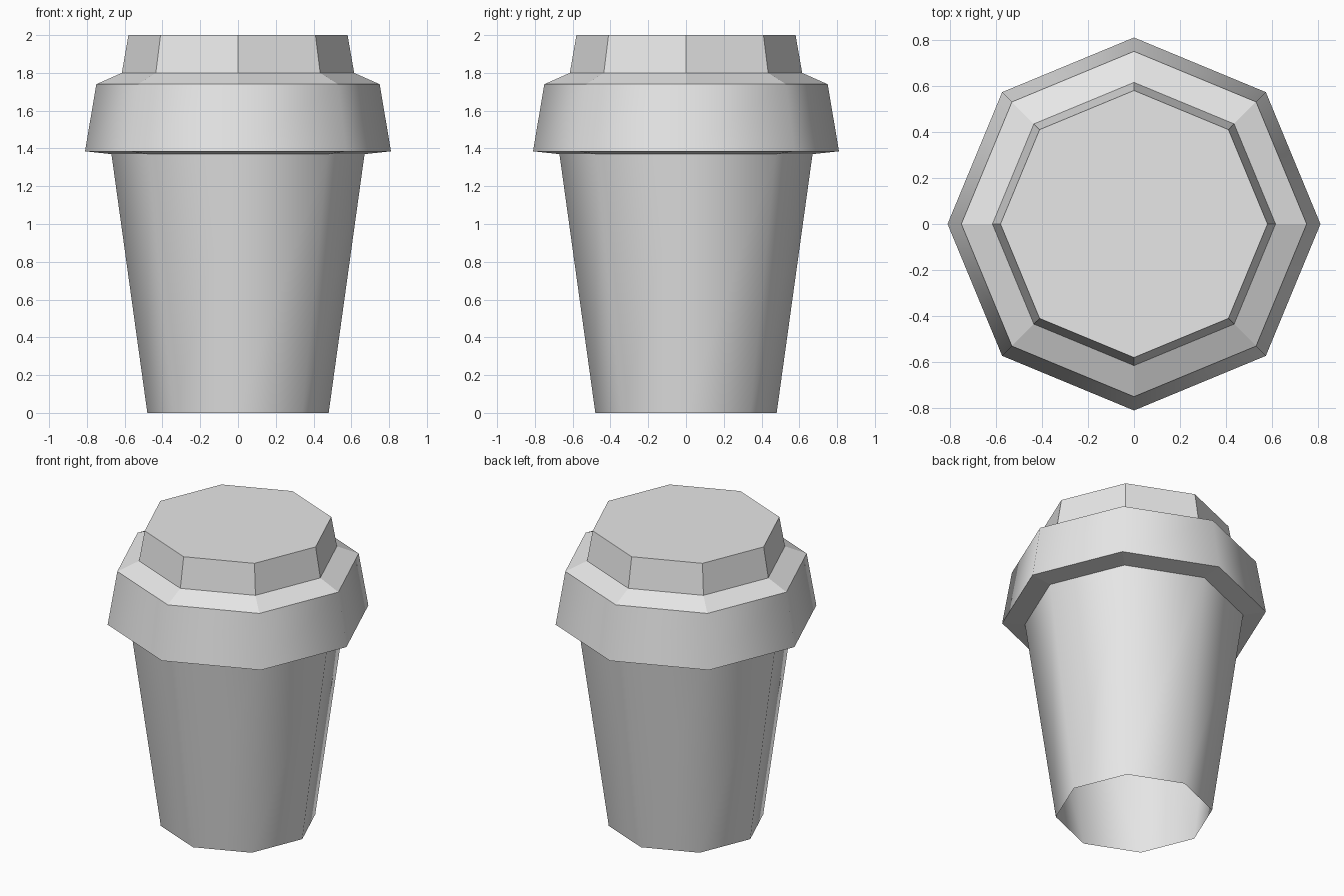
import bpy, bmesh, math

cube = bpy.data.objects.get("Cube")
if cube:
    bpy.data.objects.remove(cube, do_unlink=True)

SIDES = 8

grey = bpy.data.materials.new("light_grey")
grey.use_nodes = True
grey.diffuse_color = (0.8, 0.8, 0.8, 1)
grey.node_tree.nodes["Principled BSDF"].inputs["Base Color"].default_value = (0.8, 0.8, 0.8, 1)


def lathe(name, profile, smooth_bands, cap_top=False):
    """Sweep (radius, height) points, listed upward, around z; corners lie on the axes."""
    bm = bmesh.new()
    rings = []
    for radius, z in profile:
        angles = [math.tau * i / SIDES for i in range(SIDES)]
        rings.append([bm.verts.new((radius * math.cos(a), radius * math.sin(a), z)) for a in angles])
    for band, (low, high) in enumerate(zip(rings, rings[1:])):
        for i in range(SIDES):
            j = (i + 1) % SIDES
            face = bm.faces.new((low[i], low[j], high[j], high[i]))
            face.smooth = band in smooth_bands
    if cap_top:
        bm.faces.new(rings[-1])
    # Keep the horizontal rims crisp
    for edge in bm.edges:
        if abs(edge.verts[0].co.z - edge.verts[1].co.z) < 1e-5:
            edge.smooth = False
    mesh = bpy.data.meshes.new(name)
    bm.to_mesh(mesh)
    bm.free()
    mesh.materials.append(grey)
    obj = bpy.data.objects.new(name, mesh)
    bpy.context.collection.objects.link(obj)
    return obj


# Tapered cup wall, open underneath
lathe("cup_wall", [(0.48, 0), (0.67, 1.37)], {0})

# Lid: underside lip, rounded skirt, sloped shoulder, faceted raised top
lathe("lid", [(0.67, 1.37), (0.81, 1.385), (0.75, 1.74), (0.615, 1.8), (0.58, 2.0)],
      {1}, cap_top=True)
